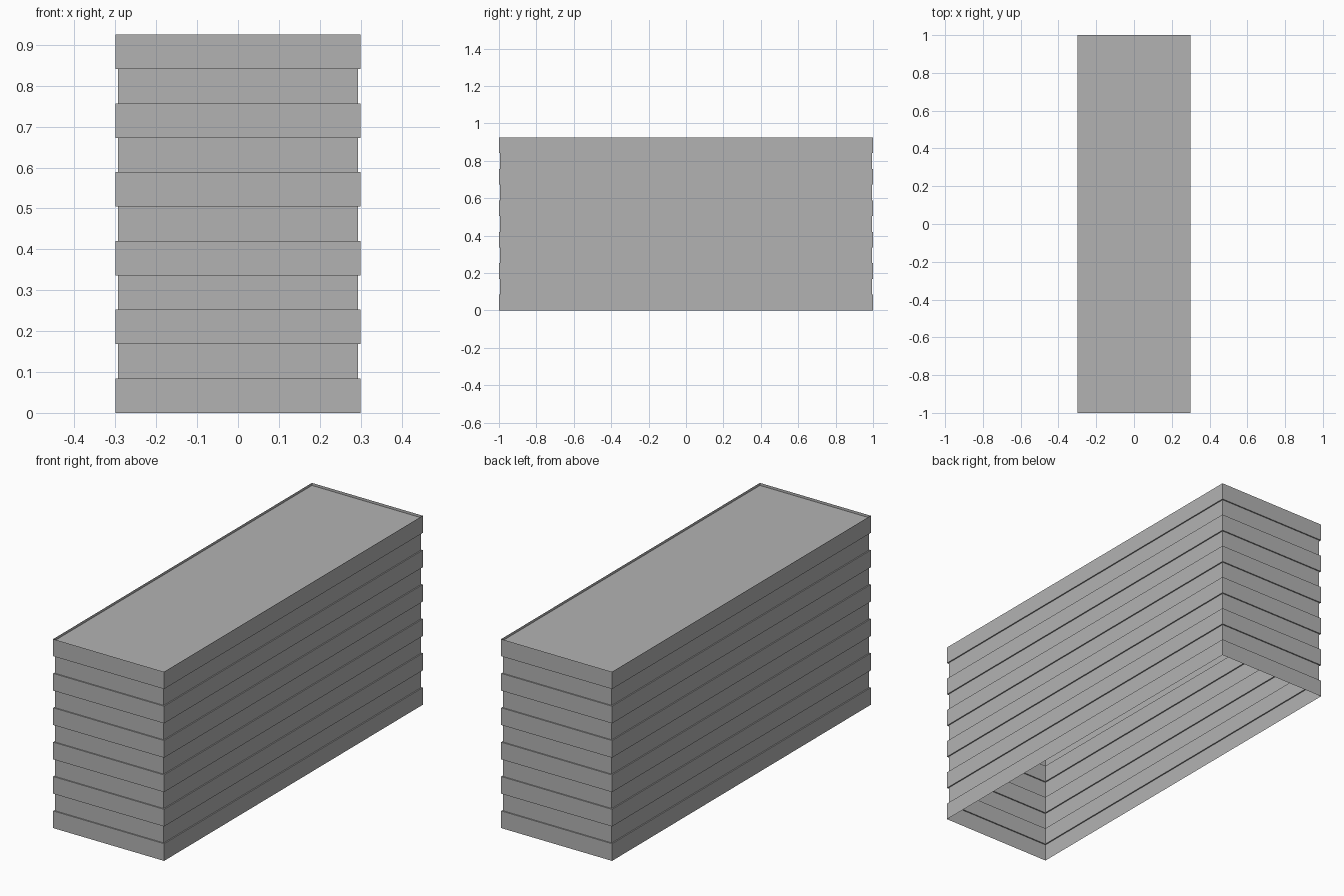
import bpy
import bmesh

default = bpy.data.objects.get("Cube")
if default:
    bpy.data.objects.remove(default, do_unlink=True)

HALF_X, HALF_Y, HEIGHT = 0.3, 1.0, 0.925
BANDS = 11            # alternating proud and recessed bands
RECESS = 0.006
ROOF_DROP = 0.012

grey = bpy.data.materials.new("plain_grey")
grey.use_nodes = True
colour = (0.45, 0.45, 0.45, 1.0)
grey.diffuse_color = colour
grey.node_tree.nodes["Principled BSDF"].inputs["Base Color"].default_value = colour


def ring(bm, inset, z):
    """Rectangle of vertices, counter-clockwise from above."""
    x, y = HALF_X - inset, HALF_Y - inset
    return [bm.verts.new((sx * x, sy * y, z))
            for sx, sy in ((-1, -1), (1, -1), (1, 1), (-1, 1))]


def finish(bm, name):
    mesh = bpy.data.meshes.new(name)
    bm.to_mesh(mesh)
    bm.free()
    mesh.materials.append(grey)
    obj = bpy.data.objects.new(name, mesh)
    bpy.context.collection.objects.link(obj)
    return obj


# Thin ribbed walls, open underneath
bm = bmesh.new()
rings = []
for band in range(BANDS):
    inset = RECESS * (band % 2)
    for edge in (band, band + 1):
        rings.append(ring(bm, inset, HEIGHT * edge / BANDS))
for low, high in zip(rings, rings[1:]):
    for i in range(4):
        j = (i + 1) % 4
        bm.faces.new((low[i], low[j], high[j], high[i]))
finish(bm, "ribbed_walls")

# Roof sheet set just below the rim
bm = bmesh.new()
bm.faces.new(ring(bm, 0.0005, HEIGHT - ROOF_DROP))
finish(bm, "roof_panel")
